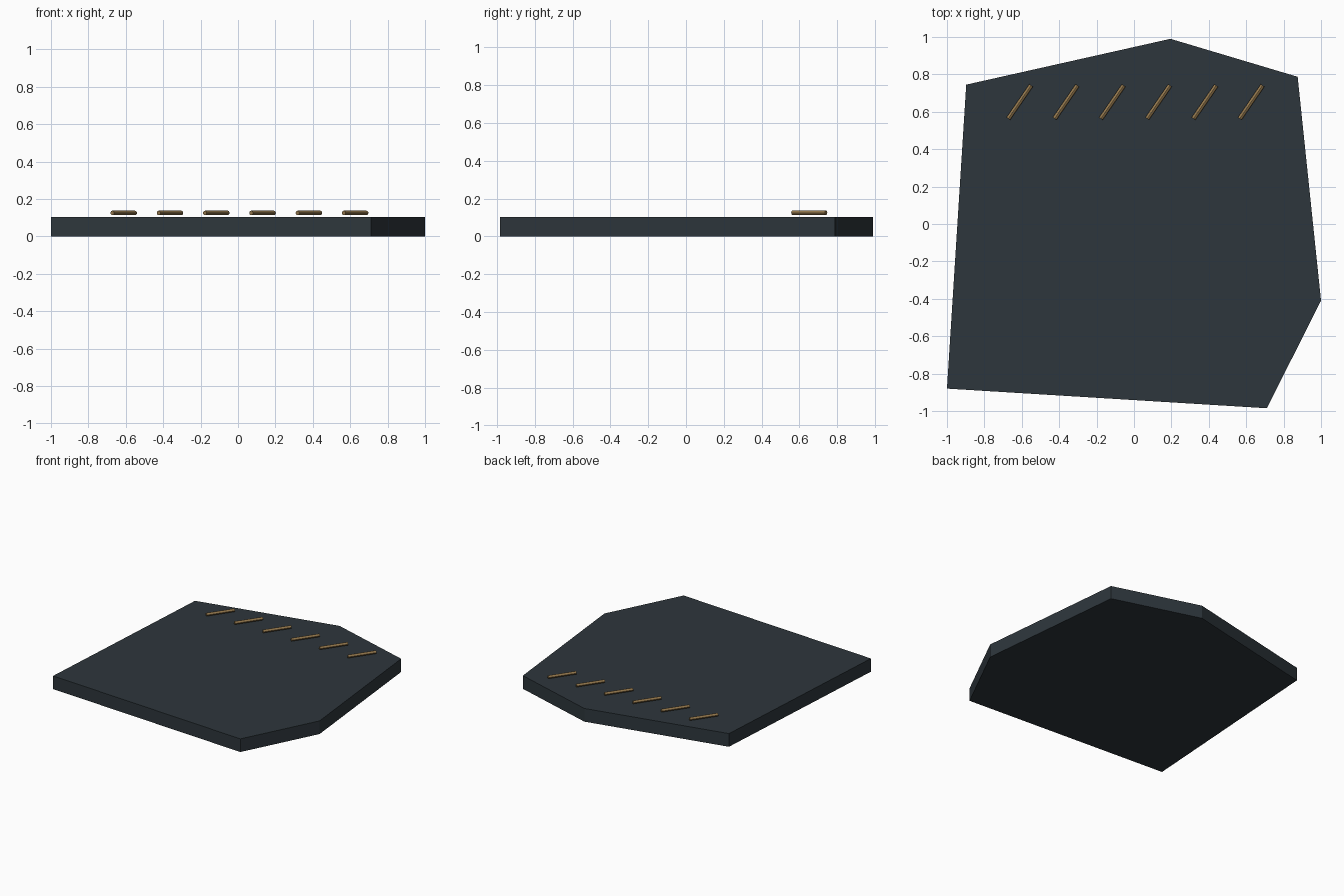
import bpy, bmesh, math

if "Cube" in bpy.data.objects:
    bpy.data.objects.remove(bpy.data.objects["Cube"])


def material(name, rgb):
    m = bpy.data.materials.new(name)
    m.diffuse_color = (*rgb, 1)
    m.use_nodes = True
    m.node_tree.nodes["Principled BSDF"].inputs["Base Color"].default_value = m.diffuse_color
    return m


slate = material("dark slate", (0.027, 0.037, 0.045))
brass = material("dull brass", (0.30, 0.19, 0.075))

# Irregular six-sided slab
outline = [(-1.0, -0.88), (0.71, -0.985), (1.0, -0.41),
           (0.875, 0.787), (0.195, 0.99), (-0.897, 0.745)]
HEIGHT = 0.104
bm = bmesh.new()
base = bm.faces.new([bm.verts.new((x, y, 0)) for x, y in outline])
side = bmesh.ops.extrude_face_region(bm, geom=[base])
tops = [g for g in side["geom"] if isinstance(g, bmesh.types.BMVert)]
bmesh.ops.translate(bm, verts=tops, vec=(0, 0, HEIGHT))
bmesh.ops.recalc_face_normals(bm, faces=bm.faces[:])
mesh = bpy.data.meshes.new("slab")
bm.to_mesh(mesh)
bm.free()
mesh.materials.append(slate)
bpy.context.collection.objects.link(bpy.data.objects.new("slab", mesh))

# Row of slanted thin rods hovering just above the slab
for i in range(6):
    bpy.ops.mesh.primitive_cylinder_add(
        vertices=12, radius=0.012, depth=0.215,
        location=(-0.611 + 0.2475 * i, 0.652, 0.125),
        rotation=(0, math.pi / 2, math.radians(55.5)))
    rod = bpy.context.object
    rod.name = f"rod_{i + 1}"
    rod.data.materials.append(brass)
    bpy.ops.object.shade_smooth_by_angle()
